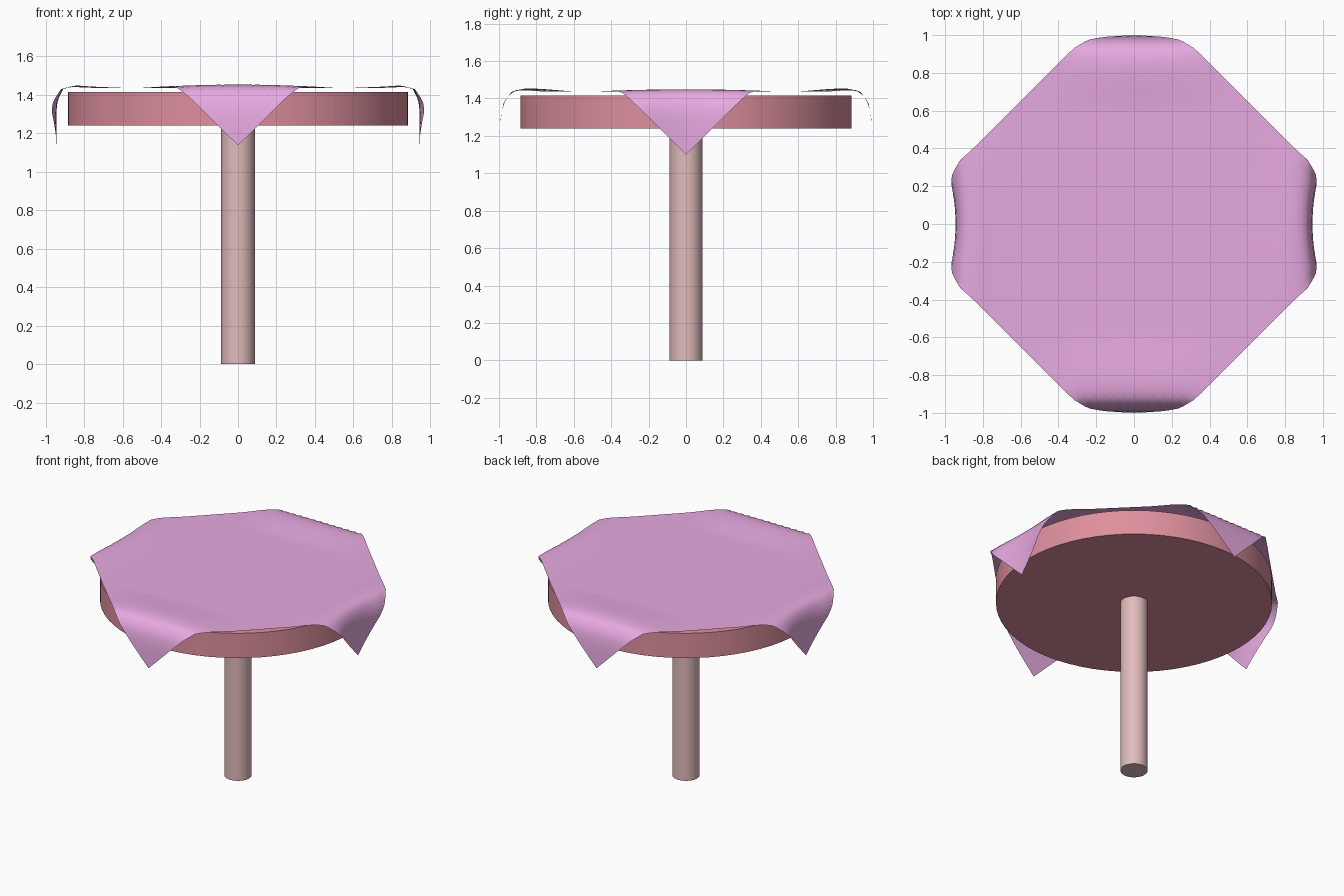
import bpy, bmesh, math
from mathutils import Matrix

if "Cube" in bpy.data.objects:
    bpy.data.objects.remove(bpy.data.objects["Cube"])


def paint(obj, name, color):
    mat = bpy.data.materials.new(name)
    mat.diffuse_color = (*color, 1)
    mat.use_nodes = True
    mat.node_tree.nodes["Principled BSDF"].inputs["Base Color"].default_value = mat.diffuse_color
    obj.data.materials.append(mat)


def cylinder(name, radius, z0, z1, sides, color):
    bpy.ops.mesh.primitive_cylinder_add(vertices=sides, radius=radius, depth=z1 - z0,
                                        location=(0, 0, (z0 + z1) / 2))
    obj = bpy.context.object
    obj.name = name
    bpy.ops.object.shade_smooth_by_angle()
    paint(obj, name + "_color", color)


# Pedestal and round top
cylinder("table_leg", 0.088, 0, 1.24, 32, (0.75, 0.5, 0.5))
cylinder("table_top", 0.885, 1.24, 1.415, 64, (0.73, 0.28, 0.34))

# Drape profiles (outward, height) for the corners hanging along x and y
FLAT = 1.437
X_DRAPE = [(0.6, FLAT), (0.75, 1.443), (0.85, 1.45), (0.91, 1.43), (0.938, 1.37),
           (0.945, 1.3), (0.943, 1.2), (0.94, 1.11)]
Y_DRAPE = [(0.6, FLAT), (0.75, 1.45), (0.85, 1.455), (0.93, 1.44), (0.975, 1.38),
           (0.99, 1.3), (0.997, 1.2), (1.0, 1.12)]


def along(profile, s):
    """Point at arc length s, with s = 0.6 at the profile start."""
    rest = s - profile[0][0]
    for a, b in zip(profile, profile[1:]):
        length = math.dist(a, b)
        if rest <= length or b == profile[-1]:
            t = rest / length
            return a[0] + (b[0] - a[0]) * t, a[1] + (b[1] - a[1]) * t
        rest -= length


def drape(co):
    axis = 0 if abs(co.x) > abs(co.y) else 1
    s, cross = abs(co[axis]), co[1 - axis]
    co.z = FLAT
    if s <= 0.6:
        return
    out, z = along((X_DRAPE, Y_DRAPE)[axis], s)
    # the bulge over the rim fades toward the open edges
    if z > FLAT:
        z = FLAT + (z - FLAT) * max(0, 1 - (cross / 0.5) ** 2)
    # x corners flare slightly at their sides
    if axis == 0 and s > 0.85:
        out += 0.025 * min(1, (cross / 0.22) ** 2) * min(1, (s - 0.85) / 0.15)
    co[axis] = math.copysign(out, co[axis])
    co.z = z


# Square cloth turned 45 degrees, its corners bent over the rim
bm = bmesh.new()
bmesh.ops.create_grid(bm, x_segments=48, y_segments=48, size=0.885,
                      matrix=Matrix.Rotation(math.radians(45), 4, 'Z'))
for v in bm.verts:
    drape(v.co)
for f in bm.faces:
    f.smooth = True
mesh = bpy.data.meshes.new("tablecloth")
bm.to_mesh(mesh)
bm.free()
cloth = bpy.data.objects.new("tablecloth", mesh)
bpy.context.collection.objects.link(cloth)
paint(cloth, "tablecloth_color", (0.8, 0.4, 0.75))
